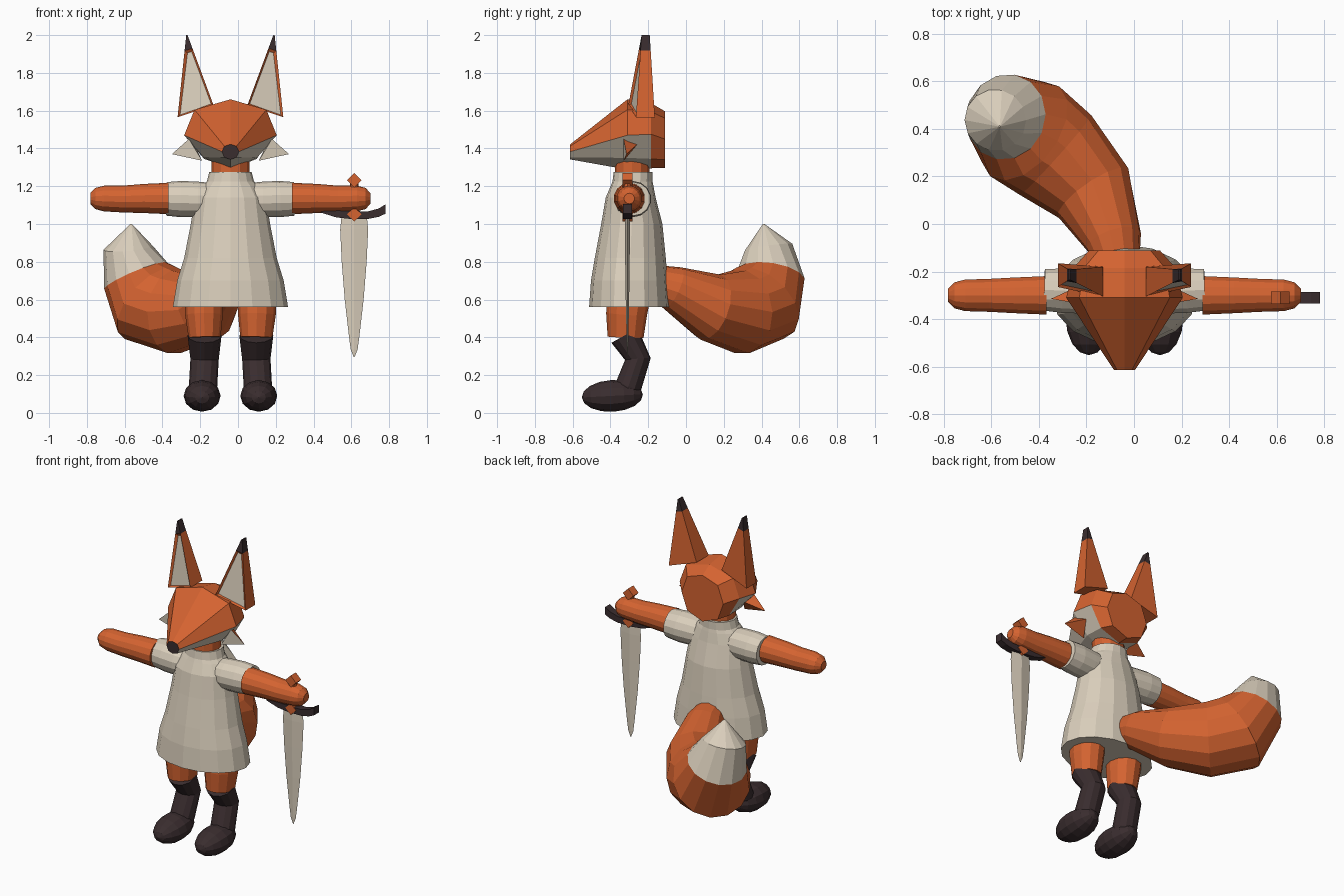
import bpy, bmesh, math
from mathutils import Vector, Matrix

if "Cube" in bpy.data.objects:
    bpy.data.objects.remove(bpy.data.objects["Cube"])

CX, CY = -0.04, -0.30          # body axis


def material(name, rgb):
    m = bpy.data.materials.new(name)
    m.diffuse_color = (*rgb, 1)
    m.use_nodes = True
    m.node_tree.nodes["Principled BSDF"].inputs["Base Color"].default_value = m.diffuse_color
    return m


ORANGE, CREAM, DARK = 0, 1, 2
PALETTE = [material("orange_fur", (0.66, 0.125, 0.03)),
           material("cream", (0.70, 0.62, 0.50)),
           material("dark_brown", (0.042, 0.026, 0.028))]


def finish(name, bm):
    bmesh.ops.recalc_face_normals(bm, faces=bm.faces)
    me = bpy.data.meshes.new(name)
    bm.to_mesh(me)
    bm.free()
    for m in PALETTE:
        me.materials.append(m)
    ob = bpy.data.objects.new(name, me)
    bpy.context.collection.objects.link(ob)
    return ob


def loft(rings, mat, cap_mats=(0, 0)):
    """Skin closed rings of points; mat(segment, side) gives the colour."""
    bm = bmesh.new()
    vs = [[bm.verts.new(p) for p in r] for r in rings]
    n = len(vs[0])
    for i in range(len(vs) - 1):
        for j in range(n):
            k = (j + 1) % n
            f = bm.faces.new((vs[i][j], vs[i][k], vs[i + 1][k], vs[i + 1][j]))
            f.material_index = mat(i, j)
    for ring, m in zip((vs[0], vs[-1]), cap_mats):
        bm.faces.new(ring).material_index = m
    return bm


def tube(name, pts, radii, mats, ref, n=12):
    """Round tube along a path; radii are (r along ref, r across) or one number."""
    pts = [Vector(p) for p in pts]
    rings = []
    for i, p in enumerate(pts):
        t = (pts[min(i + 1, len(pts) - 1)] - pts[max(i - 1, 0)]).normalized()
        u = Vector(ref)
        u = (u - t * u.dot(t)).normalized()
        v = t.cross(u)
        ru, rv = radii[i] if isinstance(radii[i], tuple) else (radii[i],) * 2
        rings.append([p + u * ru * math.cos(a) + v * rv * math.sin(a)
                      for a in (2 * math.pi * j / n for j in range(n))])
    seg = mats if isinstance(mats, list) else [mats] * (len(pts) - 1)
    return finish(name, loft(rings, lambda i, j: seg[i], (seg[0], seg[-1])))


# Dress: stacked oval rings (z, rx, ry, y centre)
dress = [(0.56, 0.305, 0.213, -0.30), (0.70, 0.282, 0.203, -0.30),
         (0.82, 0.245, 0.188, -0.295), (1.0, 0.21, 0.162, -0.287),
         (1.14, 0.188, 0.132, -0.293), (1.205, 0.145, 0.112, -0.285),
         (1.225, 0.125, 0.106, -0.283), (1.275, 0.112, 0.103, -0.28)]
rings = []
for z, rx, ry, y in dress:
    rings.append([(CX + rx * math.cos(a), y + ry * math.sin(a), z)
                  for a in (2 * math.pi * j / 16 for j in range(16))])
finish("dress", loft(rings, lambda i, j: CREAM, (CREAM, CREAM)))

tube("neck", [(CX, -0.285, 1.2), (CX, -0.285, 1.34)], [(0.1, 0.092)] * 2, ORANGE, (1, 0, 0))

# Head: half outlines (x, z) at several y, mirrored into octagons
head = [(-0.112, [(0, 1.597), (0.11, 1.56), (0.15, 1.45), (0.11, 1.34), (0, 1.297)]),
        (-0.185, [(0, 1.64), (0.17, 1.595), (0.215, 1.475), (0.14, 1.345), (0, 1.295)]),
        (-0.31, [(0, 1.66), (0.19, 1.605), (0.245, 1.47), (0.14, 1.35), (0, 1.288)]),
        (-0.613, [(0, 1.422), (0.032, 1.412), (0.045, 1.383), (0.032, 1.353), (0, 1.342)])]
rings = []
for y, half in head:
    full = half + [(-x, z) for x, z in half[-2:0:-1]]
    rings.append([(CX + x, y, z) for x, z in full])
# lower face is cream, snout end is the dark nose
finish("head", loft(rings, lambda i, j: CREAM if i > 0 and 2 <= j <= 5 else ORANGE,
                    (ORANGE, DARK)))

for s, side in ((1, "left"), (-1, "right")):
    def P(x, y, z):
        return Vector((CX + s * x, y, z))

    # Ear: wedge with a dark tip and a recessed cream inside
    base = [P(0.09, -0.305, 1.63), P(0.28, -0.265, 1.565), P(0.28, -0.165, 1.565), P(0.09, -0.18, 1.63)]
    top = [P(0.227, -0.235, 2.0), P(0.234, -0.235, 2.0), P(0.234, -0.192, 2.0), P(0.227, -0.192, 2.0)]
    mid = [b.lerp(t, 0.81) for b, t in zip(base, top)]
    bm = loft([base, mid, top], lambda i, j: DARK if i else ORANGE, (ORANGE, DARK))
    bmesh.ops.recalc_face_normals(bm, faces=bm.faces)
    bm.faces.ensure_lookup_table()
    front = bm.faces[0]
    bmesh.ops.inset_individual(bm, faces=[front], thickness=0.017, depth=-0.012)
    front.material_index = CREAM
    finish(side + "_ear", bm)

    # Cheek tuft: cream in front, orange behind
    bm = bmesh.new()
    a, b, c, t = [bm.verts.new(p) for p in (P(0.22, -0.33, 1.45), P(0.19, -0.26, 1.42),
                                            P(0.15, -0.33, 1.335), P(0.31, -0.315, 1.37))]
    for tri, m in (((a, c, t), CREAM), ((a, b, t), ORANGE), ((b, c, t), ORANGE), ((a, b, c), CREAM)):
        bm.faces.new(tri).material_index = m
    finish(side + "_cheek_tuft", bm)

    # Sleeve and arm
    tube(side + "_sleeve", [P(0.08, -0.285, 1.13), P(0.17, -0.285, 1.13), P(0.26, -0.28, 1.132), P(0.338, -0.277, 1.133)],
         [0.085, 0.094, 0.096, 0.089], CREAM, (0, 0, 1), 14)
    tube(side + "_arm", [P(0.327, -0.30, 1.135), P(0.46, -0.30, 1.135), P(0.57, -0.30, 1.132),
                         P(0.67, -0.30, 1.135), P(0.715, -0.30, 1.135), P(0.742, -0.30, 1.135)],
         [0.083, 0.077, 0.071, 0.068, 0.056, 0.028], ORANGE, (0, 0, 1), 14)

    # Leg, bent boot and foot
    tube(side + "_leg", [P(0.14, -0.30, 0.64), P(0.14, -0.315, 0.52), P(0.137, -0.32, 0.40)],
         [(0.105, 0.115), (0.1, 0.108), (0.085, 0.095)], ORANGE, (1, 0, 0))
    tube(side + "_boot", [P(0.137, -0.325, 0.41), P(0.137, -0.255, 0.285), P(0.145, -0.305, 0.14), P(0.147, -0.33, 0.09)],
         [(0.09, 0.08), (0.075, 0.068), (0.075, 0.07), (0.07, 0.06)], DARK, (1, 0, 0))
    bm = bmesh.new()
    bmesh.ops.create_uvsphere(bm, u_segments=12, v_segments=8, radius=1)
    bmesh.ops.transform(bm, verts=bm.verts, matrix=(
        Matrix.Translation(P(0.15, -0.39, 0.09)) @ Matrix.Rotation(math.radians(3), 4, 'X')
        @ Matrix.Diagonal((0.098, 0.162, 0.084, 1)) @ Matrix.Rotation(math.pi / 2, 4, 'X')))
    for f in bm.faces:
        f.material_index = DARK
    finish(side + "_foot", bm)

# Tail: fat curved tube with a cream tip
tube("tail", [(-0.07, -0.16, 0.69), (-0.085, -0.07, 0.66), (-0.17, 0.13, 0.56), (-0.33, 0.29, 0.535),
              (-0.46, 0.39, 0.58), (-0.54, 0.45, 0.725), (-0.583, 0.437, 0.875), (-0.565, 0.41, 1.0)],
     [0.095, 0.12, 0.18, 0.225, 0.238, 0.182, 0.13, 0.004],
     [ORANGE] * 5 + [CREAM] * 2, (0.62, 0.79, 0), 14)

# Sword: diamond-section blade hanging below the hand
SX, SY = 0.615, -0.31
blade = [(1.05, 0.066), (0.97, 0.074), (0.80, 0.066), (0.60, 0.05), (0.40, 0.027), (0.335, 0.018), (0.295, 0.002)]
rings = [[(SX - w, SY, z), (SX, SY - 0.18 * w, z), (SX + w, SY, z), (SX, SY + 0.18 * w, z)] for z, w in blade]
finish("sword_blade", loft(rings, lambda i, j: CREAM, (CREAM, CREAM)))

# Curved guard (x, z centre, half height)
guard = [(0.44, 1.066, 0.006), (0.52, 1.053, 0.018), (0.60, 1.047, 0.021), (0.69, 1.047, 0.02),
         (0.745, 1.06, 0.022), (0.782, 1.08, 0.025)]
rings = [[(x, SY - 0.024, z - h), (x, SY + 0.024, z - h), (x, SY + 0.024, z + h), (x, SY - 0.024, z + h)]
         for x, z, h in guard]
finish("sword_guard", loft(rings, lambda i, j: DARK, (DARK, DARK)))

# Grip, pommel and guard stud
tube("sword_grip", [(SX, SY, 1.04), (SX, SY, 1.22)], [0.022] * 2, ORANGE, (1, 0, 0), 8)
for name, z, size in (("sword_pommel", 1.232, 0.054), ("guard_stud", 1.052, 0.054)):
    bm = bmesh.new()
    bmesh.ops.create_cube(bm, size=size, matrix=Matrix.Translation((SX, SY, z)) @ Matrix.Rotation(math.pi / 4, 4, 'Y'))
    finish(name, bm)
